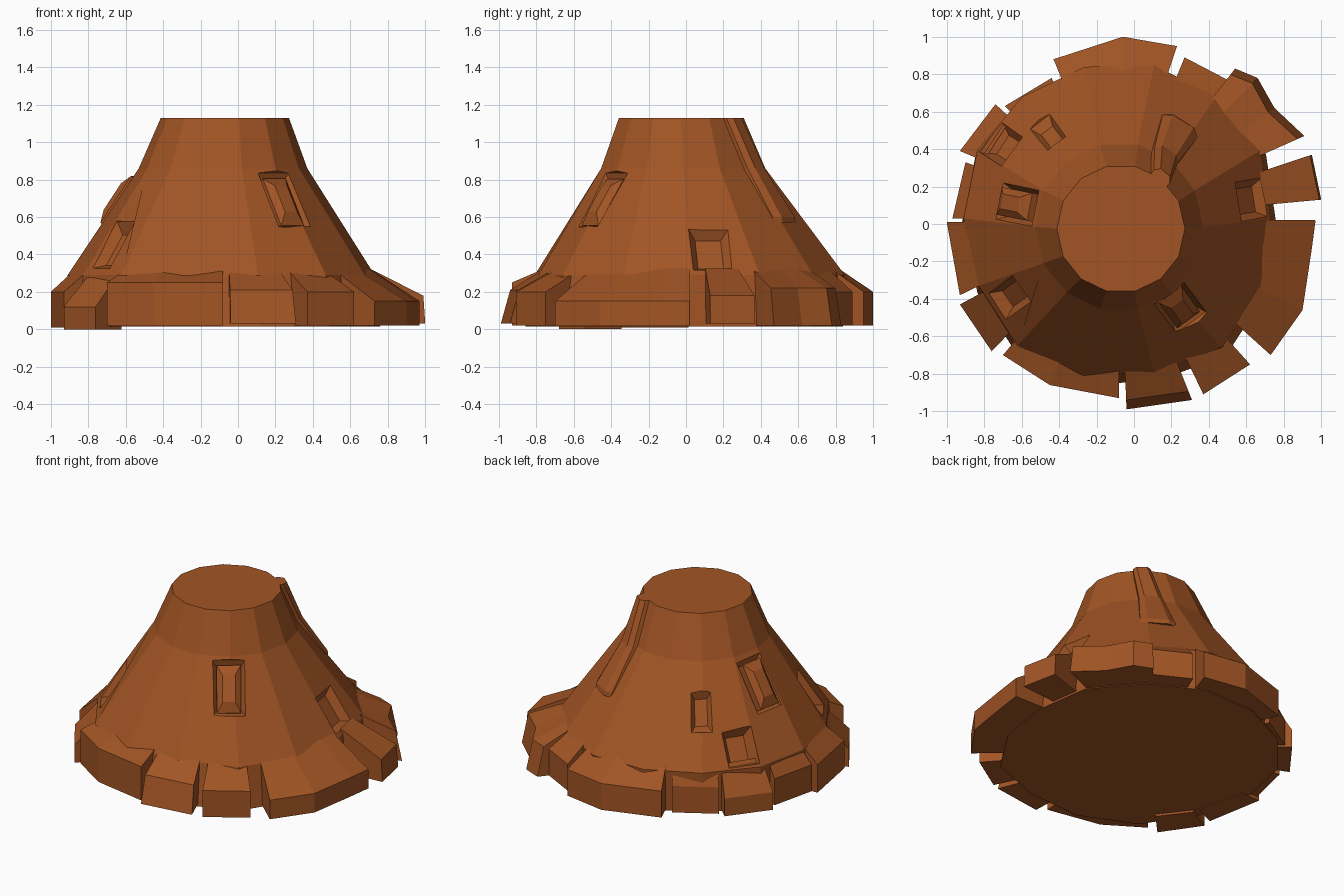
import bpy, bmesh
from math import cos, sin, pi, radians, atan2
from mathutils import Vector

if "Cube" in bpy.data.objects:
    bpy.data.objects.remove(bpy.data.objects["Cube"])

mat = bpy.data.materials.new("rust_brown")
mat.diffuse_color = (0.36, 0.09, 0.018, 1)
mat.use_nodes = True
mat.node_tree.nodes["Principled BSDF"].inputs["Base Color"].default_value = mat.diffuse_color


def loft(name, sections):
    """Join equal-length point loops into a closed flat-shaded solid."""
    bm = bmesh.new()
    loops = [[bm.verts.new(p) for p in s] for s in sections]
    n = len(loops[0])
    for a, b in zip(loops, loops[1:]):
        for i in range(n):
            j = (i + 1) % n
            bm.faces.new((a[i], a[j], b[j], b[i]))
    bm.faces.new(loops[0])
    bm.faces.new(loops[-1])
    bmesh.ops.recalc_face_normals(bm, faces=bm.faces)
    me = bpy.data.meshes.new(name)
    bm.to_mesh(me)
    bm.free()
    me.materials.append(mat)
    ob = bpy.data.objects.new(name, me)
    bpy.context.collection.objects.link(ob)
    return ob


def ring(cx, cy, z, radii):
    return [(cx + r * cos(2 * pi * k / 14), cy + r * sin(2 * pi * k / 14), z)
            for k, r in enumerate(radii)]


# main cone
base = [.81, .84, .83, .84, .83, .83, .84, .83, .83, .87, .86, .84, .88, .84]
body = loft("cone_body", [
    ring(-.07, 0, .015, [r + .02 for r in base]),
    ring(-.08, .03, .29, base),
    ring(-.08, -.015, .86, [.45] * 14),
    ring(-.07, -.025, 1.13, [.342] * 14)])


# frame on the sloping wall: point, tangent, up-slope, outward
def frame(deg, z):
    a = radians(deg)
    t = (z - .29) / .57
    r = .82 - .38 * t
    p = Vector((-.08 + r * cos(a), .03 - .045 * t + r * sin(a), z))
    n = Vector((cos(a) * .57, sin(a) * .57, .38)).normalized()
    tan = Vector((-sin(a), cos(a), 0))
    return p, tan, n.cross(tan), n


def slab(name, deg, z, layers):
    """Stack of rectangles (width, height, outward offset) on the wall."""
    p, t, u, n = frame(deg, z)
    return loft(name, [[p + t * sx * w / 2 + u * sy * h / 2 + n * d
                        for sx, sy in ((-1, -1), (1, -1), (1, 1), (-1, 1))]
                       for w, h, d in layers])


# recesses cut in the wall: angle, z, width, height, depth
recesses = [(-54, .69, .20, .35, .06), (169, .69, .20, .35, .06),
            (9, .43, .23, .28, .06), (-145, .45, .17, .30, .05),
            (147, .40, .20, .24, .06), (128, .60, .13, .26, .04)]
for deg, z, w, h, d in recesses:
    cut = slab("cutter", deg, z, [(w * .6, h * .65, -d), (w, h, 0),
                                  (w * 1.1, h * 1.1, .1)])
    cut.hide_render = True
    m = body.modifiers.new("recess", 'BOOLEAN')
    m.operation, m.solver, m.object = 'DIFFERENCE', 'EXACT', cut
    bpy.context.view_layer.objects.active = body
    bpy.ops.object.modifier_apply(modifier=m.name)
    bpy.data.objects.remove(cut)

# raised stones inside two of the recesses
for name, deg, out in (("front_stone", -54, .02), ("left_stone", 169, .045)):
    slab(name, deg, .685, [(.15, .30, -.08), (.15, .30, out - .03),
                           (.08, .17, out)])

# raised rib running up to the rim at the back right
rib = []
for deg, z, r, w, d in ((58, .57, .62, .11, .03), (58, .60, .60, .11, .045),
                        (57, .86, .44, .075, .055), (50, 1.13, .335, .055, .05)):
    a = radians(deg)
    out, t = Vector((cos(a), sin(a), 0)), Vector((-sin(a), cos(a), 0))
    c = Vector((-.08, 0 if z < .8 else -.02, z))
    rib.append([c + out * (r - .06) - t * w, c + out * (r + d - .03) - t * w,
                c + out * (r + d) - t * w * .6, c + out * (r + d) + t * w * .6,
                c + out * (r + d - .03) + t * w, c + out * (r - .06) + t * w])
loft("rim_rib", rib)

# broken blocks round the foot: top height, bottom z, top inset, outline points
blocks = [
    (.20, .02, 0, ((-.43, .88), (-.06, 1.0), (.23, .95))),
    (.20, .02, 0, ((.27, .89), (.50, .77))),
    (.22, .02, .04, ((.54, .83), (.66, .78), (.75, .62), (.91, .47))),
    (.18, .03, .01, ((.95, .37), (1.0, .13))),
    (.15, .02, 0, ((.97, .02), (.95, -.13), (.90, -.46), (.73, -.70))),
    (.20, .02, 0, ((.62, -.75), (.37, -.91))),
    (.21, .03, .05, ((.31, -.94), (-.04, -.99))),
    (.25, .02, 0, ((-.08, -.93), (-.45, -.86), (-.70, -.70))),
    (.12, .0, 0, ((-.76, -.68), (-.93, -.43))),
    (.20, .01, 0, ((-.93, -.38), (-1.0, .01))),
    (.20, .02, 0, ((-.97, .03), (-.90, .33))),
    (.14, .02, 0, ((-.93, .39), (-.74, .64))),
    (.20, .02, 0, ((-.69, .63), (-.44, .78))),
]
for i, (top, bot, inset, pts) in enumerate(blocks):
    secs = []
    for x, y in pts:
        a = atan2(y - .03, x + .08)
        c, s = cos(a), sin(a)
        ix, iy = -.08 + .785 * c, .03 + .785 * s
        secs.append([(ix, iy, bot), (x, y, bot),
                     (x - inset * c, y - inset * s, top), (ix, iy, .325)])
    loft(f"foot_block_{i + 1}", secs)
